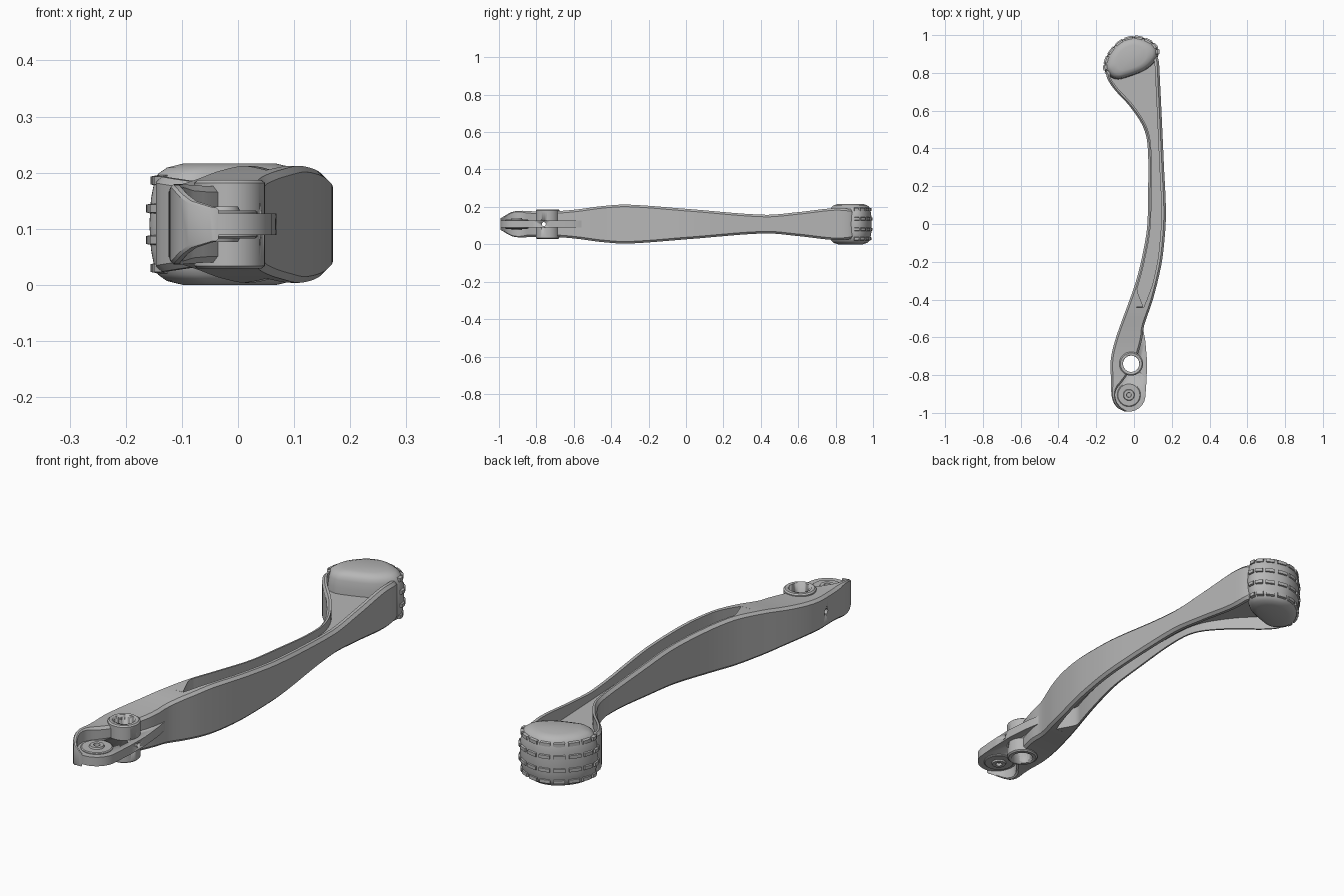
import bpy, bmesh, math
from mathutils import Vector

cube = bpy.data.objects.get("Cube")
if cube:
    bpy.data.objects.remove(cube, do_unlink=True)

MID = 0.108      # height of the symmetry plane
WEB = 0.019      # half thickness of the centre web

metal = bpy.data.materials.new("grey metal")
metal.use_nodes = True
grey = (0.47, 0.47, 0.47, 1)
metal.diffuse_color = grey
metal.node_tree.nodes["Principled BSDF"].inputs["Base Color"].default_value = grey


def finish(name, bm, angle=35):
    bmesh.ops.recalc_face_normals(bm, faces=bm.faces)
    mesh = bpy.data.meshes.new(name)
    bm.to_mesh(mesh)
    bm.free()
    mesh.materials.append(metal)
    obj = bpy.data.objects.new(name, mesh)
    bpy.context.collection.objects.link(obj)
    select(obj)
    bpy.ops.object.shade_smooth_by_angle(angle=math.radians(angle))
    return obj


def select(obj):
    bpy.ops.object.select_all(action='DESELECT')
    obj.select_set(True)
    bpy.context.view_layer.objects.active = obj


def add_loft(bm, sections):
    """Skin a list of closed rings and cap both ends."""
    rings = [[bm.verts.new(p) for p in s] for s in sections]
    count = len(rings[0])
    for a, b in zip(rings, rings[1:]):
        for i in range(count):
            j = (i + 1) % count
            bm.faces.new((a[i], a[j], b[j], b[i]))
    bm.faces.new(rings[0])
    bm.faces.new(rings[-1])


def loft(name, sections, angle=35):
    bm = bmesh.new()
    add_loft(bm, sections)
    return finish(name, bm, angle)


def circle(x, y, z, r, n=32):
    return [(x + r * math.cos(math.tau * i / n), y + r * math.sin(math.tau * i / n), z)
            for i in range(n)]


def curve(table, t):
    """Smooth value through (position, value) pairs."""
    t = min(max(t, table[0][0]), table[-1][0])

    def slope(i):
        a, b = table[max(i - 1, 0)], table[min(i + 1, len(table) - 1)]
        return (b[1] - a[1]) / (b[0] - a[0])
    i = 0
    while i < len(table) - 2 and t > table[i + 1][0]:
        i += 1
    (t0, v0), (t1, v1) = table[i], table[i + 1]
    d = t1 - t0
    u = (t - t0) / d
    s = u * u * (3 - 2 * u)
    return (v0 + (v1 - v0) * s + d * slope(i) * u * (1 - u) ** 2
            - d * slope(i + 1) * u * u * (1 - u))


# Arm: left edge, right edge and half height along its length
LEFT = [(-.993, -.05), (-.98, -.08), (-.95, -.106), (-.905, -.119), (-.8, -.123),
        (-.71, -.122), (-.6, -.095), (-.42, -.03), (-.32, .005), (-.2, .037),
        (-.03, .068), (.13, .074), (.4, .073), (.51, .05), (.62, -.02),
        (.72, -.11), (.79, -.148), (.83, -.13), (.9, -.1)]
RIGHT = [(-.993, -.035), (-.98, -.062), (-.95, -.088), (-.905, -.1), (-.87, -.09),
         (-.82, -.05), (-.74, 0), (-.66, .03), (-.6, .045), (-.54, .053),
         (-.4, .1), (-.24, .14), (-.13, .157), (.05, .169), (.32, .158),
         (.77, .137), (.87, .13), (.9, .115)]
HEIGHT = [(-.993, .03), (-.92, .068), (-.8, .068), (-.68, .07), (-.57, .08),
          (-.45, .096), (-.31, .104), (.02, .08), (.42, .05), (.6, .064),
          (.79, .085), (.88, .08), (.9, .07)]
POCKET = -.44    # where the lightening pocket starts


def arm_section(y):
    l, r, h = (curve(t, y) for t in (LEFT, RIGHT, HEIGHT))
    w = r - l
    c = min(.011, w * .25)
    if y >= POCKET:
        lean = (curve(LEFT, y + .01) - curve(LEFT, y - .01)) / .02
        rim = .018 * math.hypot(1, lean)
        tip = .05 - (y - POCKET) * .4
        inner_r = r - max(.024, .036 - (y - POCKET) * .1)
        inner_l = min(max(l + rim, tip), inner_r - .002)
        floor = WEB
    else:
        inner_l, inner_r, floor = l + w * .35, l + w * .65, h
    top = [(l, h - c), (l + c, h), (inner_l, h), (inner_l, floor),
           (inner_r, floor), (inner_r, h), (r - c, h), (r, h - c)]
    ring = top + [(x, -z) for x, z in reversed(top)]
    return [(x, y, MID + z) for x, z in ring]


steps = 96
stations = [-.993 + 1.893 * i / steps for i in range(steps + 1)]
stations = sorted(stations + [POCKET - .002, POCKET])
arm = loft("lever_arm", [arm_section(y) for y in stations], 30)

# Thin pivot plate with a round nose
nose = (-.027, -.905)
outline = [(nose[0] + .088 * math.cos(a), nose[1] + .088 * math.sin(a))
           for a in (math.pi * (1 + i / 16) for i in range(17))]
outline += [(.067, -.82), (.069, -.72), (.06, -.62), (.048, -.55), (.02, -.5),
            (-.05, -.5), (-.09, -.65), (-.105, -.75)]
plate = loft("pivot_plate", [[(x, y, MID + z) for x, y in outline]
                             for z in (-WEB, WEB)])

# Pivot boss
PIVOT = (-.015, -.74)
boss = loft("pivot_boss", [circle(*PIVOT, MID + z, r) for z, r in
                           ((-.079, .057), (-.074, .063), (.074, .063), (.079, .057))])

# Rivet seat on both faces of the nose
for side, label in ((1, "upper"), (-1, "lower")):
    loft(label + "_rivet_seat",
         [circle(*nose, MID + side * z, r) for z, r in
          ((0, .062), (.022, .062), (.025, .058), (.025, .03),
           (.032, .027), (.032, .013), (.02, .012))])

# Bore through the boss and cross pin hole through the plate
bore = loft("bore_cutter", [circle(*PIVOT, z, .043) for z in (-.1, .3)])
pin = loft("pin_cutter", [[(x, -.76 + a, MID + b) for a, b, _ in circle(0, 0, 0, .011, 12)]
                          for x in (-.3, .3)])
for part in (arm, plate, boss):
    select(part)
    for cutter in (bore, pin):
        mod = part.modifiers.new("hole", 'BOOLEAN')
        mod.operation = 'DIFFERENCE'
        mod.solver = 'EXACT'
        mod.object = cutter
        bpy.ops.object.modifier_apply(modifier=mod.name)
for cutter in (bore, pin):
    bpy.data.objects.remove(cutter, do_unlink=True)

# Foot pad: rounded D-shaped barrel
PAD = [Vector(p) for p in ((-.138, .79), (-.1, .767), (-.05, .772), (.06, .815),
                           (.12, .873), (.127, .926), (.085, .97), (.005, .993),
                           (-.075, .968), (-.137, .9), (-.158, .83))]
CENTRE = Vector((-.016, .88))
SUB = 6
rim_line = []
for i in range(len(PAD)):
    p0, p1, p2, p3 = (PAD[(i + k) % len(PAD)] for k in (-1, 0, 1, 2))
    for k in range(SUB):
        u = k / SUB
        rim_line.append(p1 + (p2 - p0) * (u / 2)
                        + (2 * p0 - 5 * p1 + 4 * p2 - p3) * (u * u / 2)
                        + (3 * p1 - p0 - 3 * p2 + p3) * (u ** 3 / 2))
BARREL = [(0, 1), (.045, .98), (.075, .94), (.09, .89), (.101, .78), (.108, .58)]


def pad_point(p, scale, z):
    q = CENTRE + (p - CENTRE) * scale
    return (q.x, q.y, MID + z)


levels = [(-z, s) for z, s in reversed(BARREL[1:])] + BARREL
loft("foot_pad", [[pad_point(p, s, z) for p in rim_line] for z, s in levels], 40)

# Grip treads: four rows of short blocks around the outside of the pad
bm = bmesh.new()
for z in (-.078, -.028, .028, .078):
    s = curve(BARREL, abs(z))
    for start in range(27, 64, 4):
        block = [rim_line[(start + k) % len(rim_line)] for k in range(4)]
        add_loft(bm, [[pad_point(p, s - .05, z - .01), pad_point(p, s + .05, z - .007),
                       pad_point(p, s + .05, z + .007), pad_point(p, s - .05, z + .01)]
                      for p in block])
finish("grip_treads", bm)
